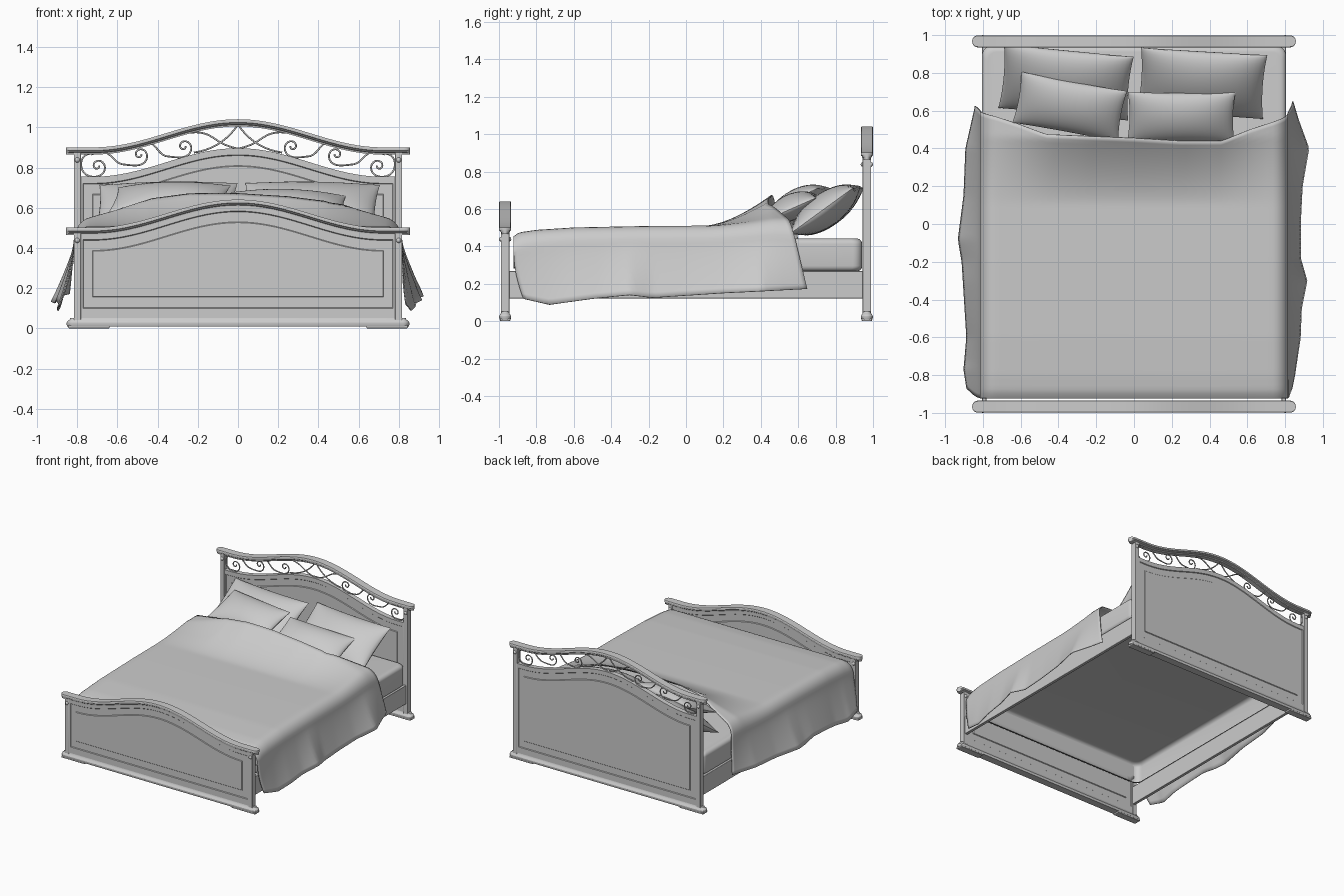
import bpy, bmesh, math
from mathutils import Matrix, Vector

if "Cube" in bpy.data.objects:
    bpy.data.objects.remove(bpy.data.objects["Cube"])

BOARD_Y = 0.967


def make(name, bm, loc=(0, 0, 0)):
    bmesh.ops.remove_doubles(bm, verts=bm.verts, dist=1e-5)
    bmesh.ops.recalc_face_normals(bm, faces=bm.faces)
    me = bpy.data.meshes.new(name)
    bm.to_mesh(me)
    bm.free()
    ob = bpy.data.objects.new(name, me)
    ob.location = loc
    bpy.context.collection.objects.link(ob)
    return ob


def box(name, x0, x1, y0, y1, z0, z1, bevel=0.0, seg=2):
    bm = bmesh.new()
    bmesh.ops.create_cube(bm, size=1)
    bmesh.ops.scale(bm, vec=(x1 - x0, y1 - y0, z1 - z0), verts=bm.verts)
    ob = make(name, bm, ((x0 + x1) / 2, (y0 + y1) / 2, (z0 + z1) / 2))
    if bevel:
        m = ob.modifiers.new("bevel", 'BEVEL')
        m.width, m.segments = bevel, seg
    return ob


def loft(name, rings, loc=(0, 0, 0), caps=(True, True)):
    bm = bmesh.new()
    rows = [[bm.verts.new(p) for p in r] for r in rings]
    n = len(rows[0])
    for a, b in zip(rows, rows[1:]):
        for i in range(n):
            bm.faces.new((a[i], a[(i + 1) % n], b[(i + 1) % n], b[i]))
    for row, cap in zip((rows[0], rows[-1]), caps):
        if cap:
            bm.faces.new(row)
    return make(name, bm, loc)


def interp(x, pts):
    if x <= pts[0][0]:
        return pts[0][1]
    for (a, fa), (b, fb) in zip(pts, pts[1:]):
        if x <= b:
            return fa + (fb - fa) * (x - a) / (b - a)
    return pts[-1][1]


def arch(x):
    return 0.5 * (1 + math.cos(math.pi * min(abs(x) / 0.72, 1)))


def outline(half, z0, z1, rise, y, n=40):
    xs = [half - 2 * half * i / n for i in range(n + 1)]
    return [(-half, y, z0), (half, y, z0)] + [(x, y, z1 + rise * arch(x)) for x in xs]


def stadium(half, r, z, n=10):
    pts = []
    for s in (1, -1):
        for i in range(n + 1):
            a = -math.pi / 2 + math.pi * i / n
            pts.append((s * (half - r + r * math.cos(a)), s * r * math.sin(a), z))
    return pts


def end_board(name, y, top, cap_z):
    # arched panel with recessed frame and raised field, same on both faces
    face = [(0.721, 0.159, top - 0.091, 0.019), (0.725, 0.155, top - 0.087, 0.014),
            (0.768, 0.103, top - 0.037, 0.014), (0.772, 0.099, top - 0.033, 0.019),
            (0.790, 0.045, top, 0.019)]
    rings = [outline(h, a, b, 0.142, -d) for h, a, b, d in face]
    rings += [outline(h, a, b, 0.142, d) for h, a, b, d in reversed(face)]
    loft(name + "_panel", rings, (0, y, 0))
    # arched top cap with moulded section and round ends
    r, half = 0.032, 0.857
    ends = [half - r + r * math.sin(math.pi / 2 * i / 8) for i in range(8, 0, -1)]
    ends[0] -= 0.0003
    w0 = half - r
    xs = [-x for x in ends] + [-w0 + 2 * w0 * i / 56 for i in range(57)] + ends[::-1]
    section = [(0.6, -0.008), (0.62, 0.0), (0.8, 0.004), (0.85, 0.009), (1, 0.012),
               (1, 0.023), (0.9, 0.028)]
    section = section + [(-a, b) for a, b in reversed(section)]
    rings = []
    for x in xs:
        e = max(0, abs(x) - w0)
        w = math.sqrt(max(r * r - e * e, 1e-8))
        rings.append([(x, a * w, cap_z + b + 0.14 * arch(x)) for a, b in section])
    loft(name + "_top_cap", rings, (0, y, 0))
    # moulded base and its low feet
    prof = [(0.85, 0.029, 0.010), (0.853, 0.032, 0.018), (0.853, 0.032, 0.028),
            (0.847, 0.026, 0.038), (0.838, 0.021, 0.044), (0.835, 0.019, 0.052)]
    loft(name + "_base", [stadium(*p) for p in prof], (0, y, 0))
    for s, side in ((-1, "left"), (1, "right")):
        box(f"{name}_{side}_foot", *sorted((s * 0.64, s * 0.845)), y - 0.028, y + 0.028, 0, 0.016, 0.004)
        box(f"{name}_{side}_post", *sorted((s * 0.782, s * 0.817)), y - 0.022, y + 0.022, 0.04, cap_z + 0.004, 0.002)
        for d in (-1, 1):
            bm = bmesh.new()
            bmesh.ops.create_uvsphere(bm, u_segments=16, v_segments=10, radius=0.013)
            make(f"{name}_{side}_rosette", bm, (s * 0.80, y + d * 0.02, cap_z - 0.035))


end_board("headboard", BOARD_Y, 0.755, 0.873)
end_board("footboard", -BOARD_Y, 0.475, 0.473)


# iron scrollwork in the headboard opening
def wire(name, pts, r=0.0045):
    cu = bpy.data.curves.new(name, 'CURVE')
    cu.dimensions, cu.bevel_depth, cu.bevel_resolution, cu.resolution_u = '3D', r, 2, 6
    for s in (-1, 1):
        sp = cu.splines.new('NURBS')
        sp.points.add(len(pts) - 1)
        for p, (x, z) in zip(sp.points, pts):
            p.co = (s * x, BOARD_Y, z, 1)
        sp.order_u, sp.use_endpoint_u = 4, True
    bpy.context.collection.objects.link(bpy.data.objects.new(name, cu))


def scroll(cx, cz, lead):
    pts = list(lead)
    for i in range(12):
        a = math.radians(235 + i * 45)
        r = 0.066 * 0.84 ** i
        pts.append((cx + r * math.cos(a), cz + r * math.sin(a)))
    return pts


wire("outer_scrolls", scroll(-0.70, 0.808, [(-0.71, 0.870), (-0.77, 0.875), (-0.79, 0.81), (-0.765, 0.77)]))
wire("middle_scrolls", scroll(-0.49, 0.865, [(-0.73, 0.865), (-0.66, 0.90), (-0.61, 0.82), (-0.56, 0.815)]))
wire("inner_scrolls", scroll(-0.27, 0.905, [(-0.51, 0.905), (-0.44, 0.955), (-0.39, 0.86), (-0.34, 0.855)]))
wire("centre_rising_arcs", [(-0.22, 0.875), (-0.12, 0.89), (-0.05, 0.94), (0, 1.015)])
wire("centre_falling_arcs", [(-0.30, 0.96), (-0.22, 0.985), (-0.13, 0.97), (-0.08, 0.91), (0, 0.895)])

# side rails
for s, side in ((-1, "left"), (1, "right")):
    box(side + "_rail", *sorted((s * 0.782, s * 0.805)), -0.95, 0.95, 0.122, 0.268, 0.003)


# mattress: rounded shell, open underneath
def rounded(inset, z, r=0.05, n=5):
    hx, hy, pts = 0.805 - inset, 0.931 - inset, []
    for k, (sx, sy) in enumerate(((1, 1), (-1, 1), (-1, -1), (1, -1))):
        for i in range(n + 1):
            a = math.pi / 2 * (k + i / n)
            pts.append((sx * (hx - r) + r * math.cos(a), sy * (hy - r) + r * math.sin(a), z))
    return pts


def quarter(zc, s):
    angles = [math.pi / 2 * i / 5 for i in range(6)]
    return [(0.03 * (1 - math.cos(a)), zc + s * 0.03 * math.sin(a)) for a in angles]


levels = quarter(0.296, -1)[::-1] + quarter(0.412, 1)
loft("mattress", [rounded(i, z) for i, z in levels], (0, 0.011, 0), (False, True))

# duvet guide tables: hem outline, hem height, crown, head edge and rise over the pillows
HEM_R = [(-0.9, .83), (-0.8, .85), (-0.6, .88), (-0.45, .885), (-0.3, .915), (-0.18, .88), (0, .88),
         (0.2, .89), (0.4, .925), (0.55, .87), (0.65, .84)]
HEM_L = [(-0.9, .88), (-0.77, .90), (-0.6, .885), (-0.2, .91), (-0.08, .93), (0.15, .90), (0.4, .89), (0.62, .84)]
HEM_Z = [(-0.87, .12), (-0.73, .088), (-0.5, .12), (-0.3, .14), (-0.18, .125), (0.2, .15), (0.64, .172)]
TOP_Z = [(-0.92, .452), (-0.89, .472), (-0.8, .485), (-0.6, .498), (-0.2, .506), (0.6, .51)]
BACK_L = [(0, .455), (.2, .465), (.38, .475), (.5, .53), (.6, .57), (.75, .60), (1, .625)]
BACK_R = [(0, .455), (.2, .44), (.38, .44), (.5, .50), (.6, .54), (.75, .585), (1, .648)]
LIFT = [(0, .165), (.2, .16), (.35, .135), (.5, .075), (.6, .04), (.75, .015)]


# draped duvet: flat top, rounded shoulders, flared wavy sides
def duvet_point(t, v):
    p, s = abs(t), (1 if t >= 0 else -1)
    q = max(0, (p - 0.75) / 0.25)
    yf = -0.92 + 0.05 * q * q
    y = yf + (interp(p, BACK_R if s > 0 else BACK_L) - yf) * v
    k = min(max((y - 0.10) / 0.36, 0), 1)
    top = interp(y, TOP_Z) + interp(p, LIFT) * k ** 1.6
    if p <= 0.6:
        return Vector((s * 0.735 * p / 0.6, y, top))
    a = min((p - 0.6) / 0.15, 1) * math.pi / 2
    x, z = 0.735 + 0.08 * math.sin(a), top - 0.09 * (1 - math.cos(a))
    hx = interp(y, HEM_R if s > 0 else HEM_L)
    return Vector((s * (x + (hx - x) * q ** 1.2), y, z + (interp(y, HEM_Z) - z) * q))


NU, NV = 80, 64
bm = bmesh.new()
rows = []
for j in range(-4, NV + 1):
    row = []
    for i in range(NU + 1):
        t = -1 + 2 * i / NU
        co = duvet_point(t, max(j, 0) / NV)
        if j < 0:
            co.z -= 0.17 * -j / 4 * min(1, max(0, (0.75 - abs(t)) / 0.15))
        row.append(bm.verts.new(co))
    rows.append(row)
for a, b in zip(rows, rows[1:]):
    for i in range(NU):
        bm.faces.new((a[i], a[i + 1], b[i + 1], b[i]))
duvet = make("duvet", bm)
m = duvet.modifiers.new("thickness", 'SOLIDIFY')
m.thickness, m.offset = 0.006, 0


# pillows: puffed pads with pinched corners
def pillow(name, w, l, t, loc, tilt, yaw, roll=0, n=20):
    bm = bmesh.new()
    for side in (1, -1):
        g = []
        for j in range(n + 1):
            v = -math.cos(math.pi * j / n)
            r = []
            for i in range(n + 1):
                u = -math.cos(math.pi * i / n)
                h = side * t / 2 * (max(0, 1 - u ** 2) * max(0, 1 - v ** 2)) ** 0.55
                r.append(bm.verts.new((u * w / 2 * (1 - 0.04 * (1 - v * v)),
                                       v * l / 2 * (1 - 0.05 * (1 - u * u)), h)))
            g.append(r)
        for a, b in zip(g, g[1:]):
            for i in range(n):
                bm.faces.new((a[i], a[i + 1], b[i + 1], b[i]))
    rot = [Matrix.Rotation(math.radians(d), 4, ax) for d, ax in ((yaw, 'Z'), (tilt, 'X'), (roll, 'Y'))]
    bm.transform(rot[0] @ rot[1] @ rot[2])
    make(name, bm, loc)


pillow("back_right_pillow", 0.67, 0.42, 0.18, (0.36, 0.745, 0.595), 36, -4, 1)
pillow("back_left_pillow", 0.69, 0.42, 0.18, (-0.36, 0.75, 0.595), 36, -5, -1)
pillow("front_right_pillow", 0.57, 0.29, 0.14, (0.25, 0.565, 0.61), 24, -1, 2)
pillow("front_left_pillow", 0.57, 0.30, 0.14, (-0.34, 0.62, 0.645), 24, -10, -1)

# smooth shading with sharp edges kept
bpy.ops.object.select_all(action='DESELECT')
for ob in bpy.context.scene.objects:
    if ob.type == 'MESH':
        ob.select_set(True)
        bpy.context.view_layer.objects.active = ob
bpy.ops.object.shade_smooth_by_angle(angle=math.radians(28))
